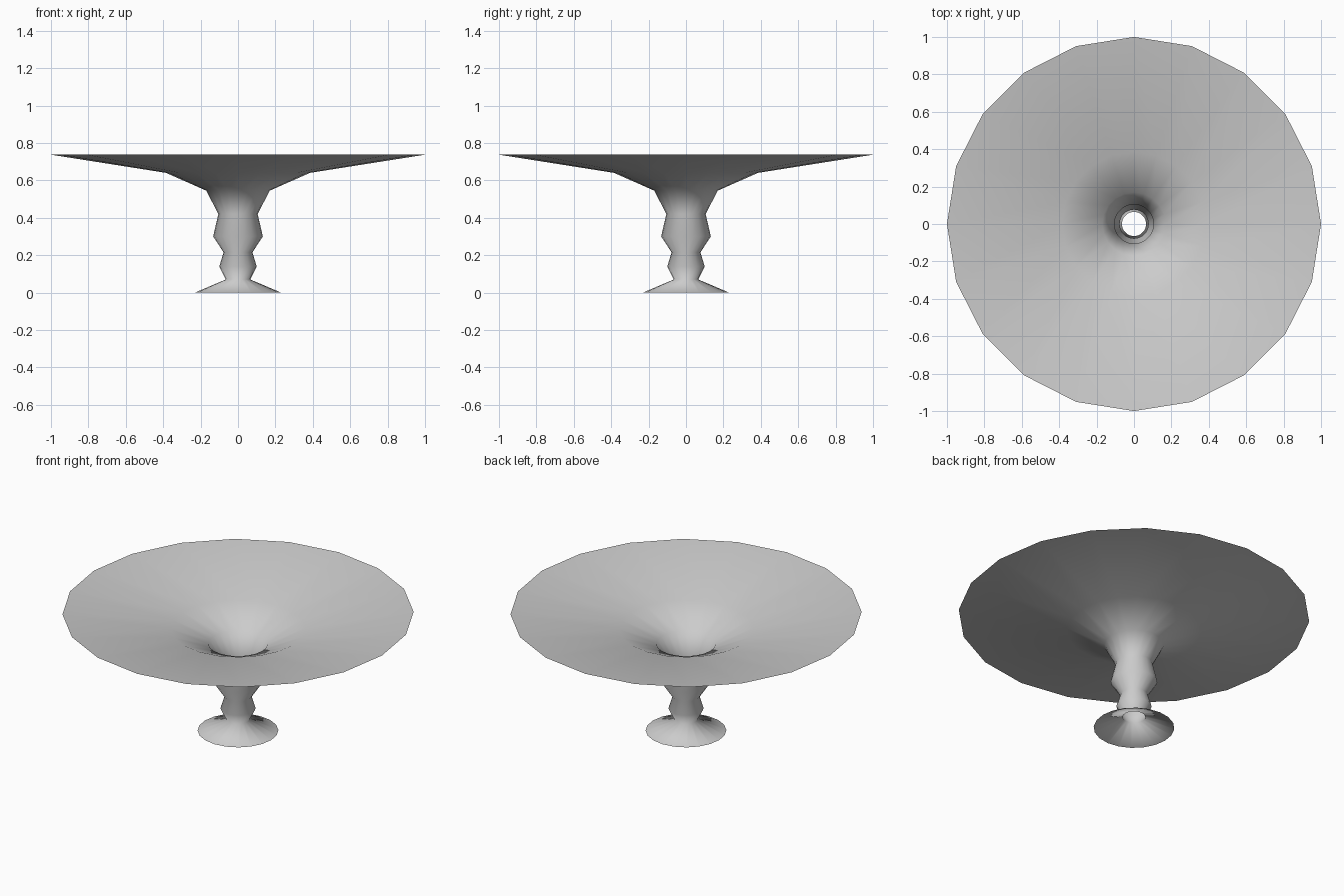
import bpy
import bmesh
from math import cos, sin, tau

old = bpy.data.objects.get("Cube")
if old:
    bpy.data.objects.remove(old, do_unlink=True)

SIDES = 20

# Plain grey material
grey = bpy.data.materials.new("light_grey")
grey.use_nodes = True
colour = (0.6, 0.6, 0.6, 1)
grey.diffuse_color = colour
grey.node_tree.nodes["Principled BSDF"].inputs["Base Color"].default_value = colour

# Radius and height from the flared foot, up the turned stem, to the wide rim
profile = [(0.23, 0), (0.065, 0.07), (0.10, 0.14), (0.077, 0.215), (0.133, 0.30),
           (0.105, 0.42), (0.17, 0.545), (0.385, 0.64), (1.0, 0.737)]


def lathe(name, points, material):
    """Spin an open profile about z into a thin shell."""
    bm = bmesh.new()
    rings = [[bm.verts.new((r * cos(tau * i / SIDES), r * sin(tau * i / SIDES), z))
              for i in range(SIDES)] for r, z in points]
    for low, high in zip(rings, rings[1:]):
        for i in range(SIDES):
            j = (i + 1) % SIDES
            face = bm.faces.new((low[i], low[j], high[j], high[i]))
            face.smooth = True
    mesh = bpy.data.meshes.new(name)
    bm.to_mesh(mesh)
    bm.free()
    mesh.materials.append(material)
    obj = bpy.data.objects.new(name, mesh)
    bpy.context.collection.objects.link(obj)
    return obj


# Hollow pedestal dish, open through the stem
lathe("pedestal_dish", profile, grey)
